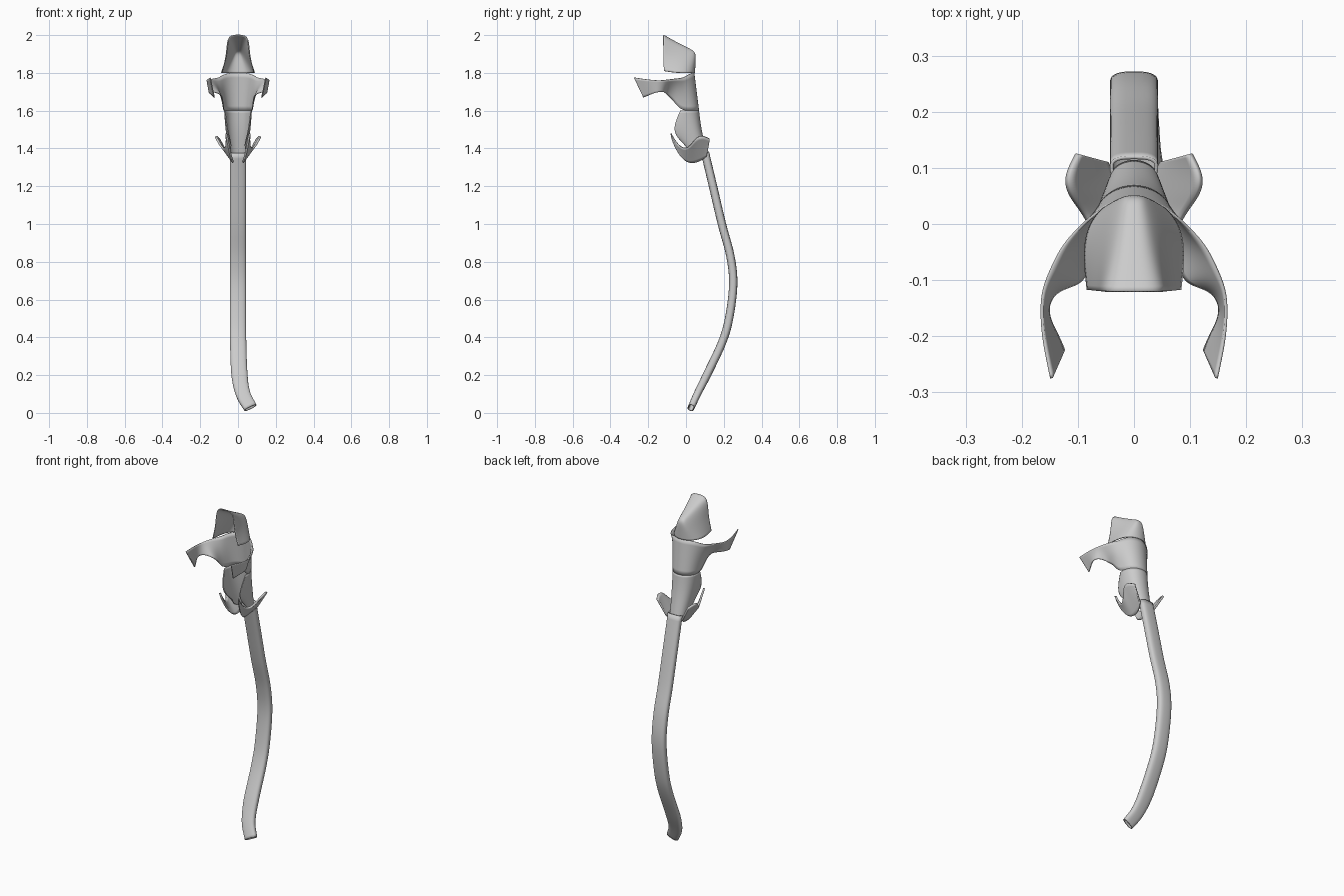
import bpy
import bmesh
import math
from mathutils import Vector

# Remove the default cube only
default_cube = bpy.data.objects.get("Cube")
if default_cube:
    bpy.data.objects.remove(default_cube, do_unlink=True)

# Single neutral material
grey = bpy.data.materials.new("plain grey")
grey.use_nodes = True
colour = (0.6, 0.6, 0.6, 1)
grey.diffuse_color = colour
grey.node_tree.nodes["Principled BSDF"].inputs["Base Color"].default_value = colour


def make_object(name, bm):
    """Turn a bmesh into a smooth shaded object."""
    bmesh.ops.remove_doubles(bm, verts=bm.verts, dist=0.0005)
    bmesh.ops.recalc_face_normals(bm, faces=bm.faces)
    for face in bm.faces:
        face.smooth = True
    mesh = bpy.data.meshes.new(name)
    bm.to_mesh(mesh)
    bm.free()
    mesh.materials.append(grey)
    obj = bpy.data.objects.new(name, mesh)
    bpy.context.collection.objects.link(obj)
    return obj


def bridge(bm, first, second, closed=False):
    """Join two rows of vertices with quads, or triangles where points meet."""
    count = len(first)
    for i in range(count if closed else count - 1):
        j = (i + 1) % count
        corners = []
        for vert in (first[i], first[j], second[j], second[i]):
            if all((vert.co - other.co).length > 0.0005 for other in corners):
                corners.append(vert)
        if len(corners) > 2:
            bm.faces.new(corners)


def mirrored_sheet(name, columns, thickness):
    """Loft columns of points into a thin curved sheet on both sides."""
    bm = bmesh.new()
    rows = [[bm.verts.new(point) for point in column] for column in columns]
    for first, second in zip(rows, rows[1:]):
        bridge(bm, first, second)
    obj = make_object(name, bm)
    mirror = obj.modifiers.new("mirror", "MIRROR")
    mirror.use_clip = True
    smooth = obj.modifiers.new("smooth", "SUBSURF")
    smooth.levels = smooth.render_levels = 3
    smooth.boundary_smooth = "PRESERVE_CORNERS"
    wall = obj.modifiers.new("wall", "SOLIDIFY")
    wall.thickness = thickness
    wall.offset = 0
    return obj


# Upper hood: sloping roof, flared sides and a closed back
mirrored_sheet("upper_hood", [
    [(0, .05, 1.91), (0, .05, 1.91), (0, .05, 1.86), (0, .05, 1.8)],
    [(0, .05, 1.91), (.015, .05, 1.91), (.035, .045, 1.86), (.05, .035, 1.8)],
    [(0, .02, 1.925), (.022, .02, 1.925), (.05, .01, 1.87), (.08, 0, 1.8)],
    [(0, -.05, 1.96), (.034, -.05, 1.96), (.057, -.05, 1.88), (.09, -.05, 1.8)],
    [(0, -.12, 2), (.057, -.12, 2), (.058, -.12, 1.9), (.082, -.117, 1.81)],
], 0.005)

# Middle shell: wraps the back and sweeps into two forward wings
mirrored_sheet("winged_shell", [
    [(0, .045, 1.8), (0, .07, 1.6)],
    [(.045, .035, 1.8), (.04, .06, 1.6)],
    [(.08, .01, 1.79), (.068, .03, 1.6)],
    [(.1, -.01, 1.775), (.078, -.03, 1.6)],
    [(.128, -.04, 1.77), (.08, -.07, 1.66)],
    [(.15, -.085, 1.765), (.09, -.108, 1.69)],
    [(.163, -.12, 1.76), (.14, -.115, 1.7)],
    [(.165, -.16, 1.76), (.16, -.155, 1.7)],
    [(.161, -.21, 1.765), (.135, -.2, 1.68)],
    [(.147, -.275, 1.775), (.125, -.225, 1.67)],
], 0.005)

# Lower shell: tapers down from the winged shell onto the tube
mirrored_sheet("lower_shell", [
    [(0, .07, 1.6), (0, .082, 1.5), (0, .115, 1.36)],
    [(.04, .06, 1.6), (.04, .07, 1.5), (.032, .105, 1.36)],
    [(.065, .03, 1.6), (.063, .04, 1.5), (.045, .08, 1.36)],
    [(.073, -.005, 1.6), (.067, -.02, 1.5), (.045, .03, 1.37)],
    [(.068, -.03, 1.6), (.055, -.08, 1.49), (.035, -.005, 1.42)],
], 0.005)

# Side lobes: a thin front hook flowing into a rounded rear pad
mirrored_sheet("side_lobe", [
    [(.062, -.08, 1.48), (.055, -.075, 1.45)],
    [(.06, -.06, 1.44), (.045, -.05, 1.39)],
    [(.065, -.025, 1.4), (.035, -.02, 1.35)],
    [(.085, .015, 1.4), (.025, .01, 1.325)],
    [(.115, .05, 1.455), (.025, .05, 1.325)],
    [(.122, .085, 1.47), (.035, .085, 1.34)],
    [(.1, .125, 1.45), (.05, .11, 1.36)],
], 0.01)


def smooth_path(points, steps):
    """Sample a smooth curve through the given points."""
    points = [Vector(point) for point in points]
    padded = [points[0] * 2 - points[1], *points, points[-1] * 2 - points[-2]]
    samples = []
    for a, b, c, d in zip(padded, padded[1:], padded[2:], padded[3:]):
        for step in range(steps):
            t = step / steps
            samples.append(b + (c - a) * t / 2
                           + (a * 2 - b * 5 + c * 4 - d) * t * t / 2
                           + (b * 3 - a - c * 3 + d) * t ** 3 / 2)
    return samples + [points[-1]]


def rounded(value):
    """Flatten a circle coordinate towards a rounded rectangle."""
    return math.copysign(abs(value) ** 0.7, value)


# Long flattened tube, open at the lower end
path = smooth_path([
    (0, .1, 1.38), (0, .143, 1.2), (0, .19, 1), (0, .235, .83), (0, .25, .68),
    (0, .228, .5), (.001, .19, .37), (.008, .11, .2), (.027, .06, .1),
    (.066, .027, .027),
], 6)
bm = bmesh.new()
rings = []
sides = 28
for i, centre in enumerate(path):
    before = path[max(i - 1, 0)]
    after = path[min(i + 1, len(path) - 1)]
    along = (after - before).normalized()
    across = Vector((1, 0, 0))
    across = (across - along * across.dot(along)).normalized()
    depth = along.cross(across)
    taper = min(1, 0.8 + centre.z)
    ring = []
    for k in range(sides):
        angle = math.tau * k / sides
        ring.append(bm.verts.new(
            centre + across * rounded(math.cos(angle)) * 0.043 * taper
            + depth * rounded(math.sin(angle)) * 0.022 * taper))
    if rings:
        bridge(bm, rings[-1], ring, closed=True)
    rings.append(ring)
tube = make_object("long_tube", bm)
lining = tube.modifiers.new("lining", "SOLIDIFY")
lining.thickness = 0.006
lining.offset = -1
